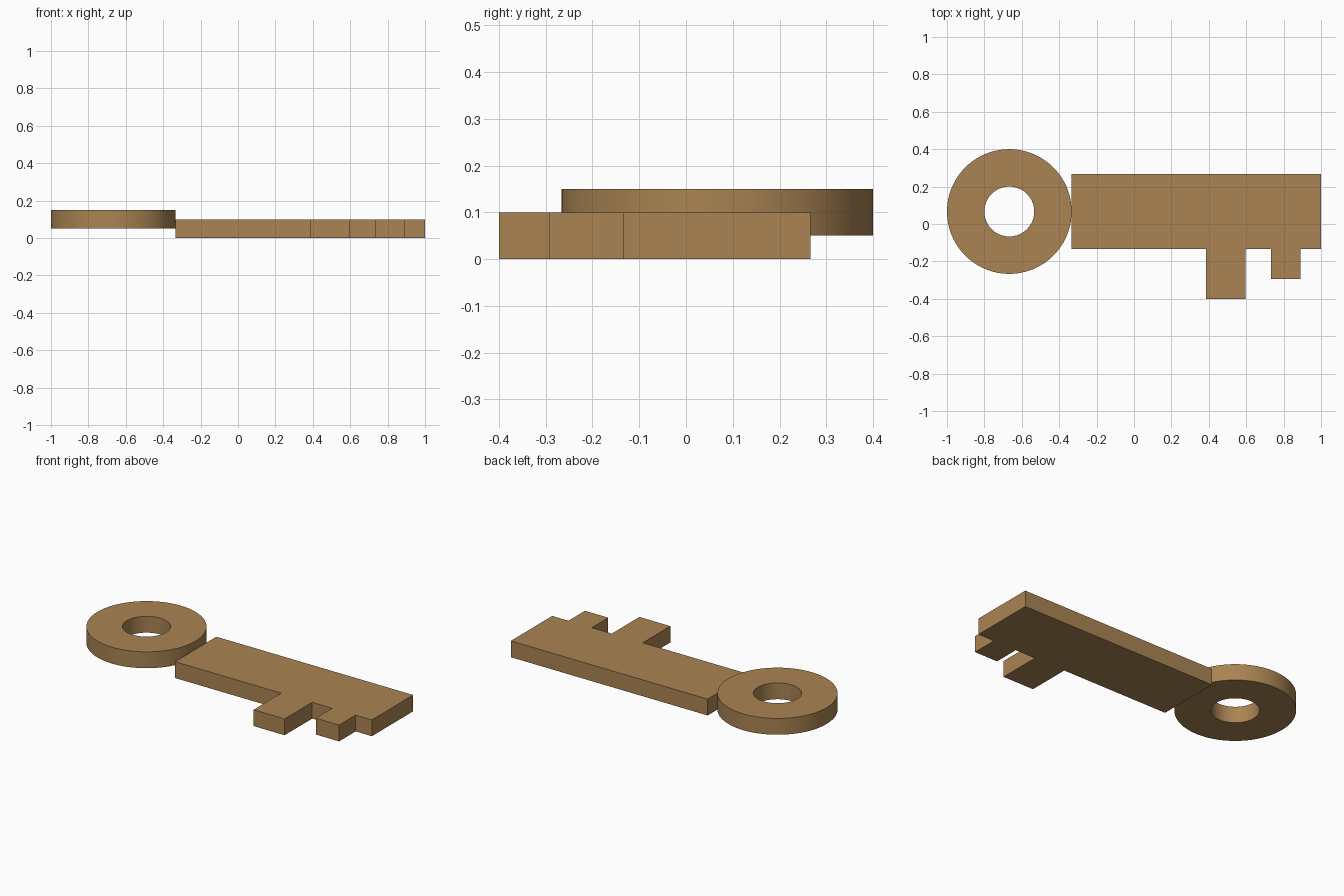
import bpy, bmesh
from math import cos, sin, tau

if "Cube" in bpy.data.objects:
    bpy.data.objects.remove(bpy.data.objects["Cube"])

brass = bpy.data.materials.new("brass")
brass.diffuse_color = (0.40, 0.23, 0.085, 1)
brass.use_nodes = True
brass.node_tree.nodes["Principled BSDF"].inputs["Base Color"].default_value = brass.diffuse_color


def add_object(name, bm):
    bmesh.ops.recalc_face_normals(bm, faces=bm.faces)
    mesh = bpy.data.meshes.new(name)
    bm.to_mesh(mesh)
    bm.free()
    mesh.materials.append(brass)
    obj = bpy.data.objects.new(name, mesh)
    bpy.context.collection.objects.link(obj)
    return obj


def extrude_up(bm, height):
    geom = bmesh.ops.extrude_face_region(bm, geom=bm.faces[:], use_keep_orig=True)["geom"]
    verts = [g for g in geom if isinstance(g, bmesh.types.BMVert)]
    bmesh.ops.translate(bm, verts=verts, vec=(0, 0, height))


# Blade with two teeth: one outline, extruded
OUTLINE = [(-0.3333, 0.2667), (-0.3333, -0.1333),
           (0.386, -0.1333), (0.386, -0.4), (0.596, -0.4), (0.596, -0.1333),
           (0.732, -0.1333), (0.732, -0.293), (0.89, -0.293), (0.89, -0.1333),
           (1.0, -0.1333), (1.0, 0.2667)]
bm = bmesh.new()
bm.faces.new([bm.verts.new((x, y, 0)) for x, y in OUTLINE])
extrude_up(bm, 0.1)
add_object("key_blade", bm)

# Bow: flat ring with a round hole, raised half a thickness
SIDES = 96
bm = bmesh.new()
inner, outer = [[bm.verts.new((-0.6667 + r * cos(tau * i / SIDES),
                               0.0667 + r * sin(tau * i / SIDES), 0.05))
                 for i in range(SIDES)] for r in (0.1333, 0.3333)]
for i in range(SIDES):
    j = (i + 1) % SIDES
    bm.faces.new((inner[i], outer[i], outer[j], inner[j]))
extrude_up(bm, 0.1)
bow = add_object("key_bow", bm)

# Smooth round walls, crisp rims
bpy.context.view_layer.objects.active = bow
bow.select_set(True)
bpy.ops.object.shade_smooth_by_angle()
